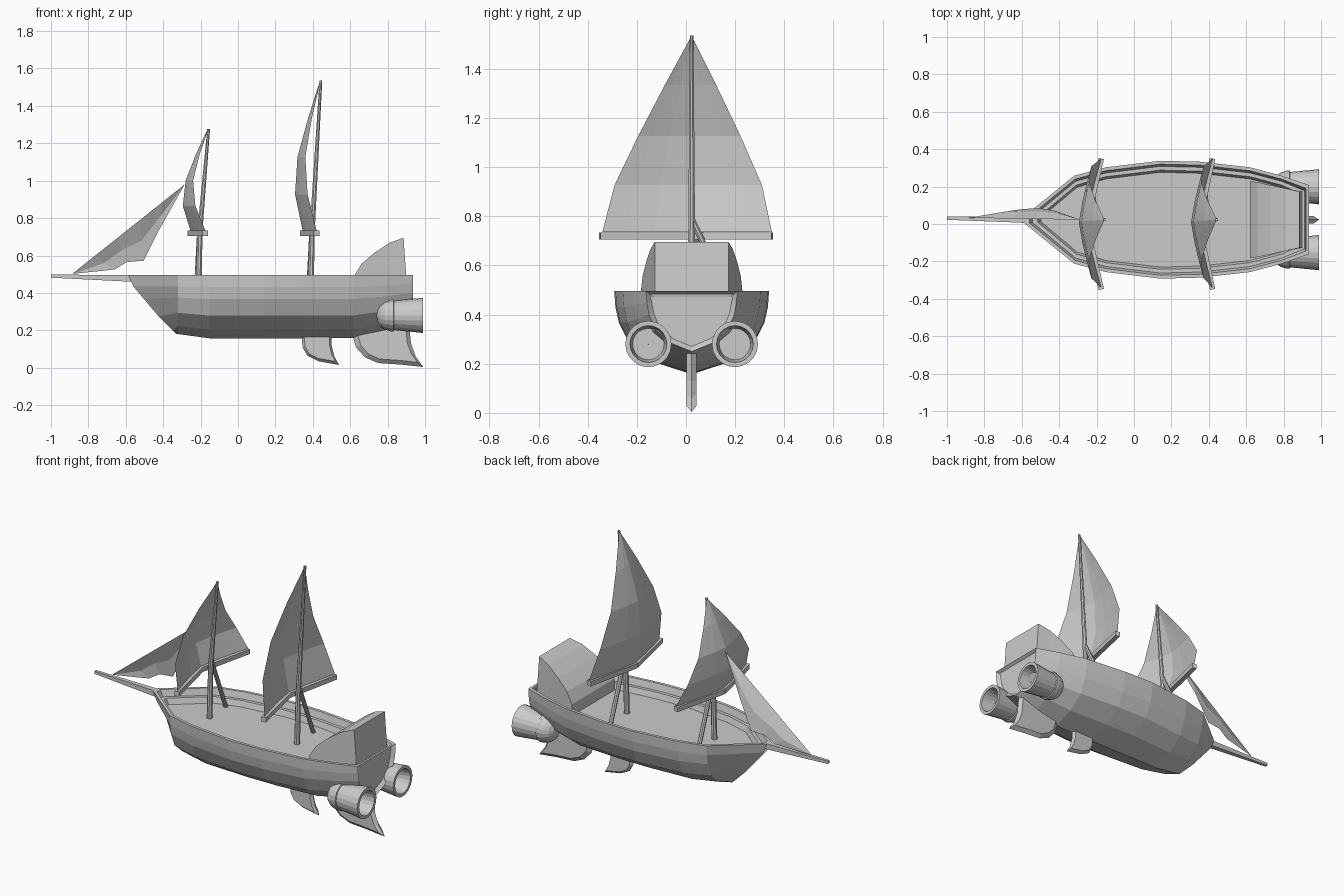
import bpy, bmesh
from math import pi, cos, sin
from mathutils import Vector

if "Cube" in bpy.data.objects:
    bpy.data.objects.remove(bpy.data.objects["Cube"])

CY = 0.023  # centre line of the ship


def make(name, verts, faces):
    me = bpy.data.meshes.new(name)
    me.from_pydata([tuple(v) for v in verts], [], faces)
    bm = bmesh.new()
    bm.from_mesh(me)
    bmesh.ops.remove_doubles(bm, verts=bm.verts, dist=1e-5)
    bmesh.ops.recalc_face_normals(bm, faces=bm.faces)
    bm.to_mesh(me)
    bm.free()
    ob = bpy.data.objects.new(name, me)
    bpy.context.collection.objects.link(ob)
    return ob


def grid_faces(rows, cols, wrap=False, start=0):
    faces = []
    for i in range(rows - 1):
        for j in range(cols if wrap else cols - 1):
            k = (j + 1) % cols
            faces.append([start + n for n in (i * cols + j, i * cols + k,
                                              (i + 1) * cols + k, (i + 1) * cols + j)])
    return faces


def beam(name, a, b, r1, r2, n=8):
    a, b = Vector(a), Vector(b)
    q = (b - a).to_track_quat('Z', 'Y')
    verts = []
    for p, r in ((a, r1), (b, r2)):
        for i in range(n):
            t = 2 * pi * (i + 0.5) / n
            verts.append(p + q @ Vector((r * cos(t), r * sin(t), 0)))
    return make(name, verts, grid_faces(2, n, True) + [list(range(n)), list(range(n, 2 * n))])


# Hull: stations (x, half width, keel height) and a shared section
TOP = 0.495
stations = [(-.32, .235, .18), (-.15, .28, .157), (.14, .315, .157), (.35, .31, .157),
            (.62, .28, .16), (.79, .235, .195), (.935, .185, .25)]
section = [(0, 1), (.19, .985), (.38, .94), (.64, .8), (.86, .46), (1, 0)]
stem = [(-.585, .02, TOP), (-.56, .018, .435), (-.505, .016, .37),
        (-.425, .014, .275), (-.35, .01, .2), (-.33, 0, .18)]


def full_ring(half):
    return [(x, CY + w, z) for x, w, z in half] + [(x, CY - w, z) for x, w, z in half[-2::-1]]


verts = full_ring(stem)
for x, w, keel in stations:
    verts += full_ring([(x, w * g, TOP - (TOP - keel) * f) for f, g in section])
rows = len(stations) + 1
faces = grid_faces(rows, 11)
transom = list(range((rows - 1) * 11, rows * 11))
# gunwale, ledge and deck as inward offset loops
start = len(verts)
rim = [(-.585, .02)] + [(x, w) for x, w, k in stations]
steps = [(0, TOP), (.018, TOP), (.03, .455), (.05, .455), (.062, .42)]
for d, z in steps:
    side = []
    for i, (x, w) in enumerate(rim):
        if i == 0:
            side.append((x + 1.4 * d, w * (1 - 8 * d)))
        else:
            side.append((x - .8 * d if i == len(rim) - 1 else x + .25 * d * (i == 1), w - d))
    verts += [(x, CY + w, z) for x, w in side] + [(x, CY - w, z) for x, w in reversed(side)]
n = 2 * len(rim)
faces += grid_faces(len(steps), n, True, start)
faces.append(list(range(start + n * (len(steps) - 1), start + n * len(steps))))
faces.append(transom)
hull = make("hull", verts, faces)

# Recessed panel in the transom
bm = bmesh.new()
bm.from_mesh(hull.data)
back = [f for f in bm.faces if len(f.verts) == 11 and f.calc_center_median().x > .93]
bmesh.ops.inset_region(bm, faces=back, thickness=.02, depth=-.02)
bm.to_mesh(hull.data)
bm.free()

# Cabin with a curved sloping roof
roof = [(.62, .207, .49), (.66, .2, .555), (.73, .185, .615), (.81, .167, .668), (.885, .15, .695)]
verts = []
for x, w, z in roof:
    bx = .905 if x > .88 else x
    verts += [(bx, CY - w, .415), (x, CY - w, z), (x, CY + w, z), (bx, CY + w, .415)]
m = len(verts)
make("cabin", verts, grid_faces(len(roof), 4, True) + [[0, 1, 2, 3], list(range(m - 4, m))])

# Bowsprit
beam("bowsprit", (-1, CY + .008, .49), (-.56, CY, .477), .012, .025, 4)


# Masts, struts, yards and square-rigged sails
def rig(label, x0, tip, height, belly, edge):
    foot = (x0 - .008, CY, .41)
    beam(label + "_mast_lower", foot, (x0, CY, .74), .017, .015)
    beam(label + "_mast_upper", (x0, CY, .74), (tip, CY, height), .015, .008)
    beam(label + "_strut", (x0, CY, .79), (x0 - .02, CY + .18, .41), .013, .013)
    for s, tag in ((1, "left"), (-1, "right")):
        beam(label + "_yard_" + tag, (belly[-1] - .0, .0, .72),
             (edge[-1], s * .35, .72), .021, .021, 4)
    half = [0, .104, .208, .3, .345]
    level = [1, .75, .49, .24, 0]
    cols = [-1, -.72, -.38, 0, .38, .72, 1]
    vs = []
    for w, lv, c, e in zip(half, level, belly, edge):
        z = .735 + (height - .735) * lv
        shift = CY * (.2 + .8 * lv)
        for u in cols:
            vs.append((c + (e - c) * abs(u) ** 1.25, shift + w * u, z))
    make(label + "_sail", vs, grid_faces(5, 7))


rig("main", .397, .443, 1.535, [.438, .375, .318, .305, .345], [.442, .395, .36, .372, .42])
rig("fore", -.203, -.157, 1.277, [-.162, -.225, -.28, -.295, -.255],
    [-.158, -.205, -.24, -.228, -.175])

# Jib between the bowsprit and the fore sail
luff_a, luff_b = Vector((-.885, .033, .503)), Vector((-.285, CY, .98))
leech = [(-.875, .035, .503), (-.66, .07, .525), (-.595, .08, .565),
         (-.505, .085, .572), (-.42, .07, .74), (-.288, CY, .975)]
verts = []
for i, p in enumerate(leech):
    a, b = luff_a.lerp(luff_b, i / 5), Vector(p)
    mid = a.lerp(b, .5) + Vector((0, .012 * (0 < i < 5), 0))
    verts += [a, mid, b]
make("jib_sail", verts, grid_faces(6, 3))

# Rocket engines: dome, collar and flared hollow nozzle
profile = [(.74, .001), (.746, .035), (.762, .06), (.785, .077), (.81, .083), (.815, .086),
           (.832, .086), (.835, .079), (.99, .094), (.99, .075), (.9, .064), (.9, .001)]
for s, tag in ((1, "left"), (-1, "right")):
    verts = [(x, CY + s * .176 + r * cos(2 * pi * i / 20), .28 + r * sin(2 * pi * i / 20))
             for x, r in profile for i in range(20)]
    make("engine_" + tag, verts, grid_faces(len(profile), 20, True))


# Keel fins: sharp outline with a thicker inner face on each side
def fin(name, outline, centre, t):
    vs = []
    for k, y in ((.84, -t), (1, 0), (.84, t)):
        vs += [(centre[0] + (x - centre[0]) * k, CY + y, centre[1] + (z - centre[1]) * k)
               for x, z in outline]
    c = len(outline)
    make(name, vs, grid_faces(3, c, True) + [list(range(c)), list(range(2 * c, 3 * c))])


fin("rear_fin", [(.61, .18), (.63, .11), (.68, .055), (.75, .025), (.87, .017), (.99, .004),
                 (.95, .06), (.925, .13), (.918, .2), (.91, .27)], (.8, .16), .02)
fin("small_fin", [(.34, .18), (.345, .11), (.37, .065), (.43, .035), (.54, .015),
                  (.515, .06), (.5, .12), (.5, .18)], (.43, .13), .018)
